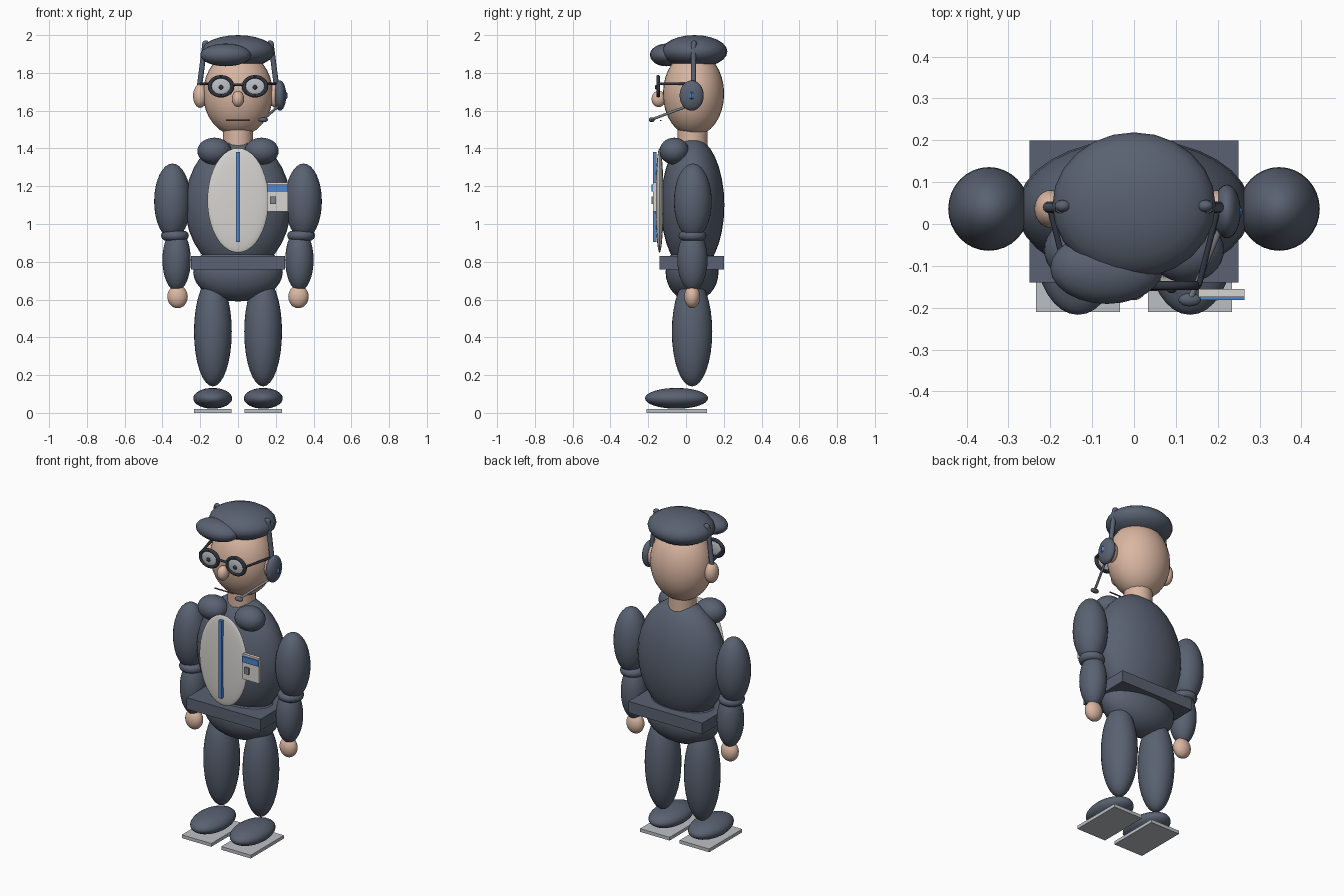
import bpy
from math import radians, pi
from mathutils import Vector

if "Cube" in bpy.data.objects:
    bpy.data.objects.remove(bpy.data.objects["Cube"])


def material(name, r, g, b):
    m = bpy.data.materials.new(name)
    m.use_nodes = True
    m.diffuse_color = (r, g, b, 1)
    m.node_tree.nodes["Principled BSDF"].inputs["Base Color"].default_value = (r, g, b, 1)
    return m


navy = material("slate navy", .10, .12, .165)
skin = material("skin", .70, .47, .36)
white = material("warm white", .68, .66, .63)
blue = material("bright blue", .08, .24, .65)
pale = material("pale grey", .50, .53, .56)
metal = material("mid grey", .22, .24, .26)
dark = material("dark frame", .03, .035, .05)
brown = material("mouth brown", .16, .09, .07)


def finish(name, mat, smooth=True):
    ob = bpy.context.object
    ob.name = name
    ob.data.materials.append(mat)
    bpy.ops.object.transform_apply(location=False, rotation=True, scale=True)
    if smooth:
        bpy.ops.object.shade_smooth_by_angle(angle=radians(40))
    return ob


def ball(name, mat, centre, radii, segments=32):
    bpy.ops.mesh.primitive_uv_sphere_add(segments=segments, ring_count=segments // 2,
                                         radius=1, location=centre)
    bpy.context.object.scale = radii
    return finish(name, mat)


def box(name, mat, low, high):
    low, high = Vector(low), Vector(high)
    bpy.ops.mesh.primitive_cube_add(size=1, location=(low + high) / 2)
    bpy.context.object.scale = high - low
    return finish(name, mat, False)


def rod(name, mat, start, end, radius):
    start, end = Vector(start), Vector(end)
    bpy.ops.mesh.primitive_cylinder_add(vertices=16, radius=radius, depth=(end - start).length,
                                        location=(start + end) / 2)
    bpy.context.object.rotation_euler = (end - start).to_track_quat("Z", "Y").to_euler()
    return finish(name, mat)


def ring(name, mat, centre, major, minor, scale=(1, 1, 1), turn=0):
    bpy.ops.mesh.primitive_torus_add(major_segments=32, minor_segments=10, location=centre,
                                     major_radius=major, minor_radius=minor)
    bpy.context.object.scale = scale
    bpy.context.object.rotation_euler.x = turn
    return finish(name, mat)


# Body core
ball("torso", navy, (0, .035, 1.10), (.28, .168, .36))
ball("hips", navy, (0, .032, .745), (.237, .14, .155))
box("belt", navy, (-.25, -.14, .76), (.25, .20, .83))
rod("neck", skin, (0, .035, 1.38), (0, .035, 1.54), .08)

# Chest panel with stripe, and name badge
ball("chest_panel", white, (0, -.14, 1.125), (.162, .021, .277), 40)
box("chest_stripe", blue, (-.01, -.175, .905), (.01, -.155, 1.38))
box("badge", white, (.154, -.174, 1.065), (.264, -.155, 1.22))
box("badge_band", blue, (.154, -.182, 1.172), (.264, -.174, 1.208))
box("badge_chip", metal, (.17, -.183, 1.105), (.2, -.174, 1.145))

# Head and cap
ball("head", skin, (0, .04, 1.69), (.185, .162, .225))
ball("nose", skin, (0, -.145, 1.662), (.032, .037, .043))
rod("mouth", brown, (-.063, -.133, 1.548), (.063, -.133, 1.548), .004)
ball("cap", navy, (0, .045, 1.913), (.195, .174, .087), 24)
ball("cap_peak", navy, (-.065, -.105, 1.895), (.135, .086, .06), 24)
rod("glasses_bridge", dark, (-.03, -.15, 1.738), (.03, -.15, 1.738), .007)

# Paired parts
for side, s in (("right", -1), ("left", 1)):
    ball(side + "_upper_arm", navy, (s * .347, .036, 1.12), (.097, .1, .2))
    ring(side + "_elbow_band", navy, (s * .334, .034, .938), .048, .026)
    ball(side + "_forearm", navy, (s * .325, .034, .81), (.075, .08, .165))
    ball(side + "_hand", skin, (s * .32, .033, .615), (.054, .042, .061))
    ball(side + "_collar", navy, (s * .125, -.062, 1.386), (.09, .078, .071))
    ball(side + "_leg", navy, (s * .133, .032, .43), (.1, .107, .29))
    ball(side + "_shoe", navy, (s * .134, -.05, .077), (.103, .167, .055))
    box(side + "_sole", pale, (s * .134 - .1, -.21, 0), (s * .134 + .1, .11, .02))
    ball(side + "_ear", skin, (s * .2, .036, 1.678), (.038, .045, .063))
    # Glasses
    ring(side + "_glasses_rim", dark, (s * .09, -.147, 1.729), .058, .011, (1.02, .86, 1), pi / 2)
    ball(side + "_lens", pale, (s * .09, -.147, 1.729), (.057, .01, .048))
    ball(side + "_pupil", dark, (s * .09, -.157, 1.724), (.012, .008, .012), 16)
    rod(side + "_glasses_arm", dark, (s * .155, -.147, 1.742), (s * .2, .035, 1.742), .007)
    # Headset band
    rod(side + "_headset_band", navy, (s * .175, .04, 1.955), (s * .205, .04, 1.72), .014)
    ball(side + "_band_stud", navy, (s * .17, .043, 1.953), (.02, .015, .019), 12)

# Headset earpiece and microphone
ball("earpiece", navy, (.222, .03, 1.68), (.033, .064, .08))
bpy.ops.mesh.primitive_uv_sphere_add(segments=4, ring_count=2, radius=1, location=(.247, .03, 1.68))
bpy.context.object.scale = (.016, .025, .028)
finish("earpiece_light", blue, False)
rod("microphone_boom", metal, (.215, .01, 1.625), (.135, -.178, 1.555), .007)
ball("microphone", navy, (.133, -.181, 1.552), (.027, .016, .013), 16)
